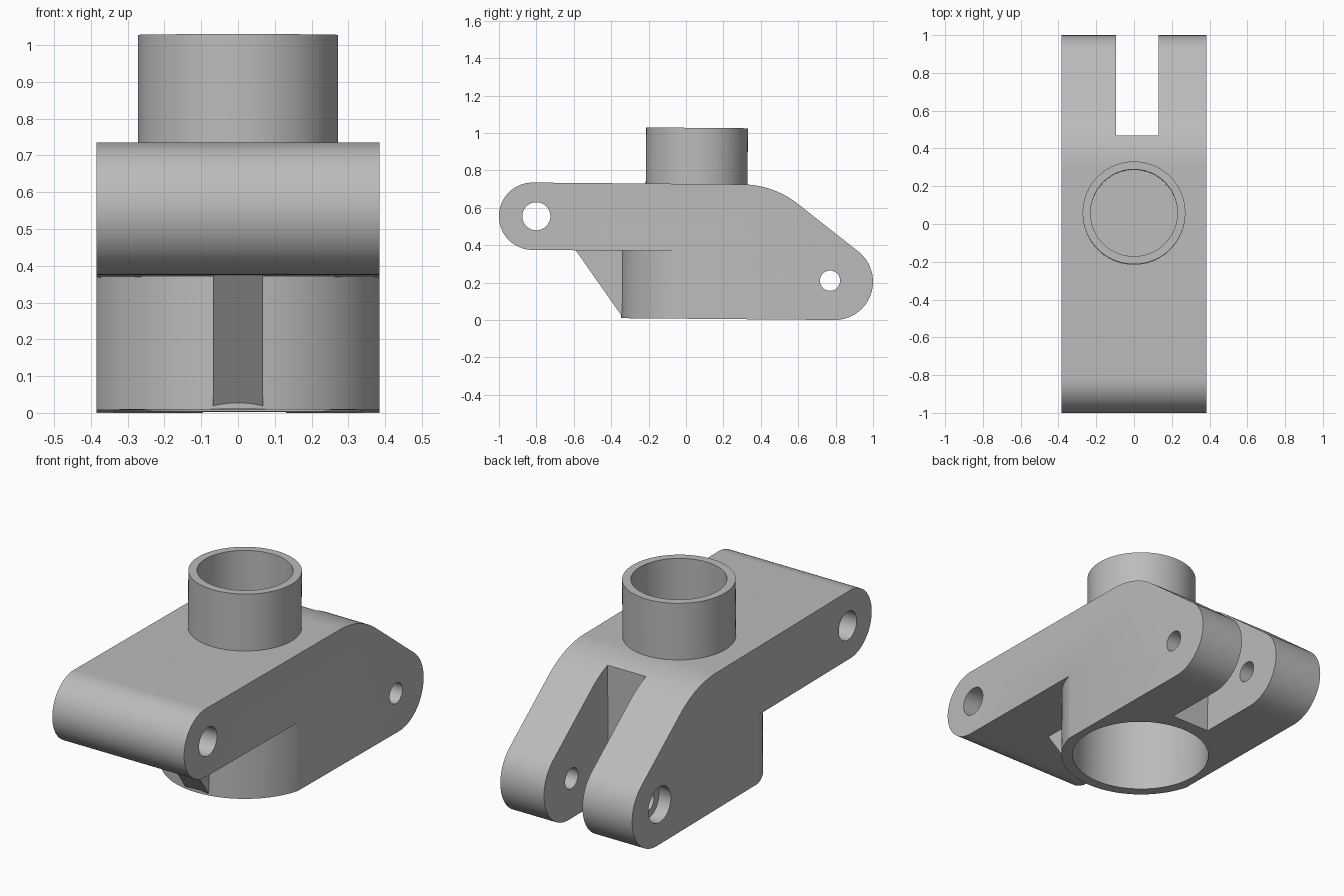
import bpy, bmesh
from math import sin, cos, radians, pi
from mathutils import Matrix, Vector

if "Cube" in bpy.data.objects:
    bpy.data.objects.remove(bpy.data.objects["Cube"])

HALF = 0.385        # half width of the bracket
AXIS_Y = 0.0505     # shared axis of the tube and the lower socket
BASE, UNDER, TOP = 0.007, 0.368, 0.728

grey = bpy.data.materials.new("plain grey")
grey.use_nodes = True
grey.diffuse_color = (0.5, 0.5, 0.5, 1)
grey.node_tree.nodes["Principled BSDF"].inputs["Base Color"].default_value = grey.diffuse_color


def arc(cu, cv, r, start, end, steps):
    """Points on an arc, angles in degrees."""
    angles = [radians(start + (end - start) * i / steps) for i in range(steps + 1)]
    return [(cu + r * cos(a), cv + r * sin(a)) for a in angles]


def prism(name, outline, low, high, along):
    """Extrude a 2D outline along x (outline in y, z), or along z (outline in x, y)."""
    bm = bmesh.new()
    place = (lambda u, v: (low, u, v)) if along == "x" else (lambda u, v: (u, v, low))
    step = Vector((high - low, 0, 0)) if along == "x" else Vector((0, 0, high - low))
    face = bm.faces.new([bm.verts.new(place(u, v)) for u, v in outline])
    grown = bmesh.ops.extrude_face_region(bm, geom=[face])["geom"]
    bmesh.ops.translate(bm, vec=step, verts=[g for g in grown if isinstance(g, bmesh.types.BMVert)])
    bmesh.ops.recalc_face_normals(bm, faces=bm.faces)
    mesh = bpy.data.meshes.new(name)
    bm.to_mesh(mesh)
    bm.free()
    mesh.materials.append(grey)
    obj = bpy.data.objects.new(name, mesh)
    bpy.context.scene.collection.objects.link(obj)
    return obj


def rod(name, u, v, r, low, high, along, sides=96):
    return prism(name, arc(u, v, r, 0, 360, sides)[:-1], low, high, along)


def combine(target, tool, operation):
    """Apply a boolean and discard the tool."""
    tool.hide_render = True
    mod = target.modifiers.new(operation.lower(), "BOOLEAN")
    mod.object, mod.operation, mod.solver = tool, operation, "EXACT"
    bpy.context.view_layer.update()
    graph = bpy.context.evaluated_depsgraph_get()
    mesh = bpy.data.meshes.new_from_object(target.evaluated_get(graph))
    target.modifiers.clear()
    target.data = mesh
    bpy.data.objects.remove(tool)


# Main body: long arm with rounded nose, sloping back and rounded fork end
slope = 38.5
fillet = 0.487
outline = arc(-0.825, 0.548, 0.18, 90, 270, 48)
outline += [(-0.37, UNDER), (-0.37, BASE)]
outline += arc(0.793, BASE + 0.205, 0.205, -90, 90 - slope, 48)
outline += arc(0.295, TOP - fillet, fillet, 90 - slope, 90, 24)
body = prism("bracket_body", outline, -HALF, HALF, "x")

# Round off the front of the lower socket
front_waste = [(-0.6, AXIS_Y), (-0.6, -0.4), (0.6, -0.4), (0.6, AXIS_Y)]
front_waste += arc(0, AXIS_Y, 0.398, 0, -180, 96)
combine(body, prism("socket_rounding", front_waste, -0.1, UNDER, "z"), "DIFFERENCE")

# Gusset under the arm and upright tube on top
rib = [(-0.616, 0.4), (-0.338, 0.011), (-0.32, 0.011), (-0.32, 0.4)]
combine(body, prism("gusset", rib, -0.068, 0.068, "x"), "UNION")
combine(body, rod("tube", 0, AXIS_Y, 0.272, 0.66, 1.028, "z"), "UNION")

# Tube bore and lower socket bore, separated by a floor
combine(body, rod("tube_bore", 0, AXIS_Y, 0.23, 0.70, 1.2, "z"), "DIFFERENCE")
combine(body, rod("socket_bore", 0, AXIS_Y, 0.342, -0.1, 0.60, "z"), "DIFFERENCE")

# Fork slot
slot = [(-0.095, 0.463), (0.13, 0.463), (0.13, 1.2), (-0.095, 1.2)]
combine(body, prism("fork_slot", slot, -0.2, 1.0, "z"), "DIFFERENCE")

# Cross holes, with a counterbore on one side of the fork
combine(body, rod("nose_hole", -0.805, 0.548, 0.075, -1, 1, "x", 64), "DIFFERENCE")
combine(body, rod("fork_hole", 0.768, 0.217, 0.054, -1, 1, "x", 64), "DIFFERENCE")
combine(body, rod("counterbore", 0.768, 0.217, 0.094, -1, -HALF + 0.07, "x", 64), "DIFFERENCE")

# Slight forward tilt of the whole part
body.data.transform(Matrix.Rotation(-0.0085, 4, "X"))

bpy.ops.object.select_all(action="DESELECT")
body.select_set(True)
bpy.context.view_layer.objects.active = body
bpy.ops.object.shade_smooth_by_angle(angle=radians(25))
